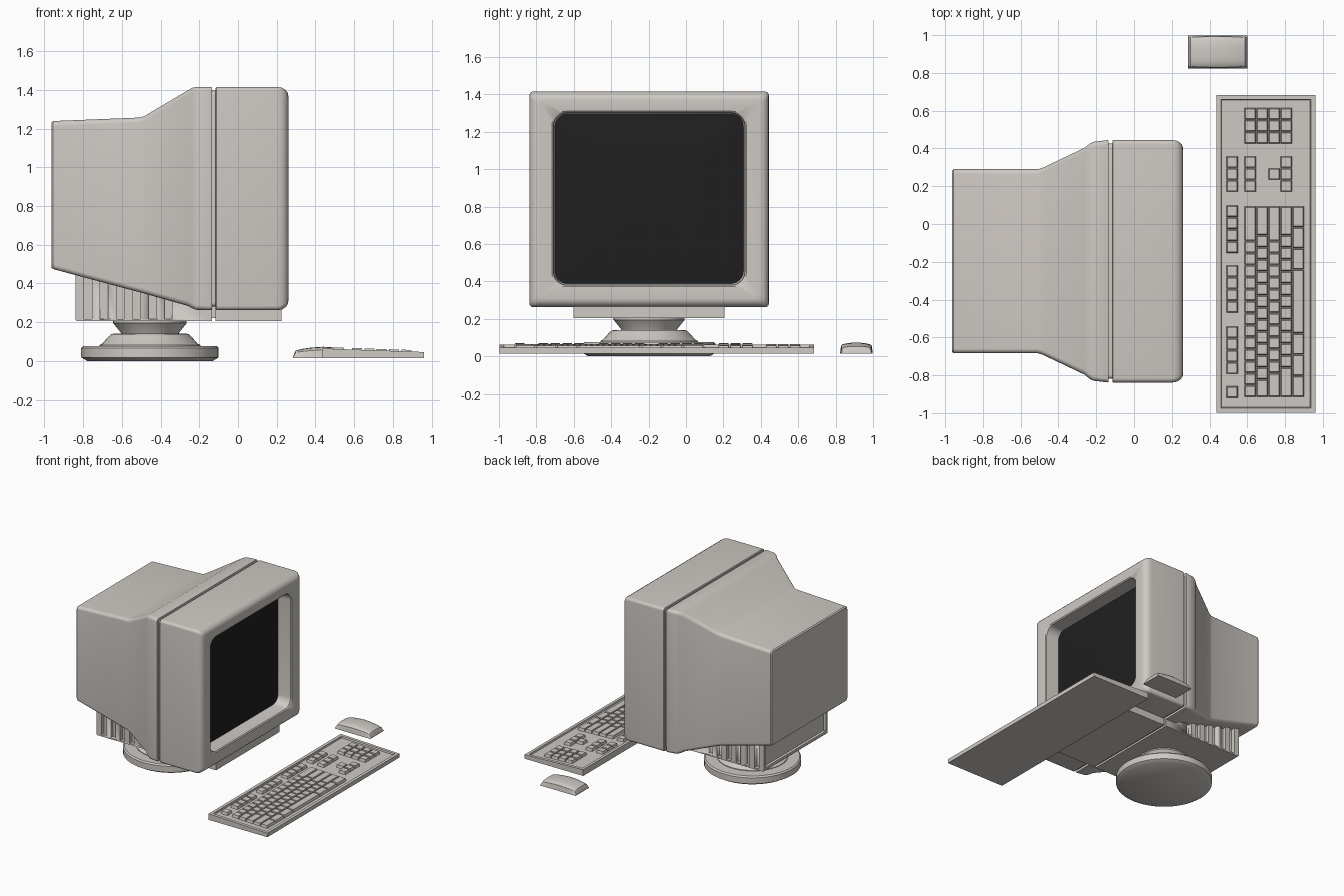
import bpy, bmesh, math
from mathutils import Vector

if "Cube" in bpy.data.objects:
    bpy.data.objects.remove(bpy.data.objects["Cube"])


def material(name, rgb):
    m = bpy.data.materials.new(name)
    m.diffuse_color = (*rgb, 1)
    m.use_nodes = True
    m.node_tree.nodes["Principled BSDF"].inputs["Base Color"].default_value = m.diffuse_color
    return m


CASE = material("warm_grey_plastic", (0.62, 0.585, 0.55))
GLASS = material("dark_screen", (0.014, 0.014, 0.014))
YC = -0.197          # monitor centre line
SX = -0.455          # stand centre


def finish(name, bm, mat=CASE, angle=35):
    bmesh.ops.recalc_face_normals(bm, faces=bm.faces)
    me = bpy.data.meshes.new(name)
    bm.to_mesh(me)
    bm.free()
    me.materials.append(mat)
    me.shade_smooth()
    me.set_sharp_from_angle(angle=math.radians(angle))
    ob = bpy.data.objects.new(name, me)
    bpy.context.collection.objects.link(ob)
    return ob


def loft(rings, cap_start=True, cap_end=True):
    bm = bmesh.new()
    vs = [[bm.verts.new(p) for p in r] for r in rings]
    n = len(vs[0])
    for a, b in zip(vs, vs[1:]):
        for i in range(n):
            j = (i + 1) % n
            bm.faces.new((a[i], a[j], b[j], b[i]))
    if cap_start:
        bm.faces.new(vs[0])
    if cap_end:
        bm.faces.new(vs[-1])
    return bm


def round_rect(x, hy, z0, z1, r, seg=6):
    """Rounded rectangle in the yz plane at x."""
    zc, hz = (z0 + z1) / 2, (z1 - z0) / 2
    pts = []
    for q, (sy, sz) in enumerate(((1, 1), (-1, 1), (-1, -1), (1, -1))):
        for k in range(seg + 1):
            a = math.pi / 2 * (q + k / seg)
            pts.append(Vector((x, YC + sy * (hy - r) + r * math.cos(a),
                               zc + sz * (hz - r) + r * math.sin(a))))
    return pts


def prism(profile, y0, y1):
    """Extrude an xz outline along y."""
    return loft([[Vector((x, y, z)) for x, z in profile] for y in (y0, y1)])


def add_box(bm, x0, x1, y0, y1, z0, z1):
    vs = [bm.verts.new((x, y, z)) for z in (z0, z1)
          for x, y in ((x0, y0), (x1, y0), (x1, y1), (x0, y1))]
    for f in ((0, 1, 2, 3), (4, 5, 6, 7), (0, 1, 5, 4), (1, 2, 6, 5), (2, 3, 7, 6), (3, 0, 4, 7)):
        bm.faces.new([vs[i] for i in f])
    return vs


# Front bezel: outer shell, rounded rim, recessed opening
finish("bezel", loft([round_rect(*r) for r in (
    (-0.115, 0.636, 0.267, 1.41, 0.02),
    (-0.110, 0.641, 0.262, 1.415, 0.022),
    (0.205, 0.641, 0.262, 1.415, 0.022),
    (0.228, 0.637, 0.266, 1.411, 0.024),
    (0.246, 0.626, 0.277, 1.400, 0.027),
    (0.257, 0.611, 0.292, 1.385, 0.030),
    (0.260, 0.594, 0.309, 1.368, 0.034),
    (0.255, 0.520, 0.372, 1.310, 0.075),
    (0.248, 0.512, 0.380, 1.302, 0.070),
    (0.140, 0.503, 0.389, 1.293, 0.065))], cap_end=False))

# Gently bulging screen
finish("screen", loft([round_rect(*r) for r in (
    (0.142, 0.506, 0.386, 1.296, 0.065),
    (0.154, 0.400, 0.480, 1.202, 0.050),
    (0.161, 0.270, 0.600, 1.082, 0.035),
    (0.165, 0.120, 0.735, 0.947, 0.015))], cap_start=False), GLASS)

# Core visible in the seam between the bezel and rear shell
finish("seam_core", loft([round_rect(x, 0.622, 0.281, 1.396, 0.02) for x in (-0.145, -0.105)]))

# Tapering rear shell
finish("rear_shell", loft([round_rect(*r) for r in (
    (-0.135, 0.639, 0.264, 1.413, 0.02),
    (-0.140, 0.641, 0.262, 1.415, 0.022),
    (-0.215, 0.632, 0.264, 1.415, 0.025),
    (-0.235, 0.622, 0.271, 1.411, 0.027),
    (-0.262, 0.600, 0.285, 1.396, 0.027),
    (-0.485, 0.494, 0.348, 1.264, 0.025),
    (-0.510, 0.487, 0.355, 1.257, 0.025),
    (-0.955, 0.487, 0.474, 1.239, 0.025),
    (-0.964, 0.479, 0.482, 1.231, 0.020))]))

# Lower chassis under the tube, with recessed back panel
bm = prism([(-0.84, 0.213), (-0.832, 0.205), (-0.135, 0.205), (-0.135, 0.28),
            (-0.25, 0.30), (-0.5, 0.37), (-0.84, 0.465)], YC - 0.404, YC + 0.404)
bm.normal_update()
bmesh.ops.recalc_face_normals(bm, faces=bm.faces)
back = min(bm.faces, key=lambda f: f.calc_center_median().x)
bmesh.ops.inset_region(bm, faces=[back], thickness=0.03, depth=0)
bmesh.ops.inset_region(bm, faces=[back], thickness=0.002, depth=-0.02)
chassis = finish("lower_chassis", bm)

# Vent slots on both sides of the chassis
bm = bmesh.new()
for i in range(6):
    x = -0.775 + 0.083 * i
    for s in (-1, 1):
        y = YC + s * 0.404
        add_box(bm, x - 0.02, x + 0.02, y - 0.03, y + 0.03, 0.217, 0.55)
cutter = finish("vent_cutter", bm)
cutter.hide_render = True
cutter.hide_viewport = True
mod = chassis.modifiers.new("vents", "BOOLEAN")
mod.operation = "DIFFERENCE"
mod.solver = "EXACT"
mod.object = cutter

# Front chassis lip and its link across the seam
bm = bmesh.new()
add_box(bm, -0.115, 0.225, YC - 0.404, YC + 0.404, 0.205, 0.275)
finish("front_lip", bm)
bm = bmesh.new()
add_box(bm, -0.14, -0.11, YC - 0.39, YC + 0.39, 0.22, 0.29)
finish("lip_link", bm)


def lathe(name, profile, seg=48):
    rings = [[Vector((SX + r * math.cos(math.tau * i / seg), YC + r * math.sin(math.tau * i / seg), z))
              for i in range(seg)] for r, z in profile]
    return finish(name, loft(rings))


# Swivel stand
lathe("swivel_neck", [(0.145, 0.13), (0.15, 0.145), (0.19, 0.195), (0.19, 0.21)])
lathe("stand_collar", [(0.26, 0.07), (0.26, 0.082), (0.245, 0.09), (0.215, 0.125), (0.20, 0.138), (0.185, 0.141)])
lathe("stand_disc", [(0.325, 0.0), (0.355, 0.018), (0.355, 0.066), (0.345, 0.077)])


# Keyboard body: wedge with a shallow tray
def deck(x):
    return 0.064 - 0.0344 * (x - 0.437)


bm = prism([(0.437, 0.014), (0.96, 0.014), (0.96, deck(0.96)), (0.437, deck(0.437))], -0.997, 0.684)
bmesh.ops.recalc_face_normals(bm, faces=bm.faces)
top = max(bm.faces, key=lambda f: f.normal.z)
bmesh.ops.inset_region(bm, faces=[top], thickness=0.034, depth=0)
bmesh.ops.inset_region(bm, faces=[top], thickness=0.004, depth=-0.013)
finish("keyboard_body", bm, angle=20)

# Keys: columns of tapered caps, running towards -y
U = 0.0635
keys = bmesh.new()


def key_column(x, y, lengths):
    for l in lengths:
        x0, x1, y0, y1 = x + 0.001, x + U - 0.002, y - l + 0.0015, y - 0.0015
        vs = add_box(keys, x0, x1, y0, y1, 0, 1)
        cx, cy = (x0 + x1) / 2, (y0 + y1) / 2
        for v in vs:
            if v.co.z > 0.5:
                v.co.x -= math.copysign(0.005, v.co.x - cx)
                v.co.y -= math.copysign(0.005, v.co.y - cy)
                v.co.z = deck(v.co.x) + 0.008
            else:
                v.co.z = deck(v.co.x) - 0.014
        y -= l


COLS = [0.584 + U * i for i in range(5)]
for y, n in ((0.36, 3), (0.10, 4), (-0.217, 4), (-0.54, 4), (-0.857, 1)):
    key_column(0.488, y, [U] * n)                      # function keys
for x in COLS[:4]:
    key_column(x, 0.615, [U] * 3)                      # number pad
key_column(COLS[0], 0.36, [U] * 3)                     # editing keys
key_column(COLS[3], 0.36, [U] * 3)                     # arrows
key_column(COLS[2], 0.36 - U, [U])
for x, first, n in zip(COLS, (0.185, 0.155, 0.185, 0.155), (13, 12, 11, 11)):
    last = 1.01 - first - n * U
    key_column(x, 0.095, [first] + [U] * n + ([last] if last > 0.01 else []))
key_column(COLS[4], 0.095, [0.112] * 3 + [0.338] + [0.112] * 3)   # space bar row
finish("keys", keys, angle=20)

# Mouse: arched along x, slightly domed across
rings = []
for x, w, zt in ((0.285, 0.078, 0.024), (0.298, 0.076, 0.053), (0.33, 0.079, 0.062), (0.38, 0.081, 0.069),
                 (0.44, 0.082, 0.073), (0.50, 0.081, 0.069), (0.55, 0.079, 0.062), (0.588, 0.076, 0.053),
                 (0.602, 0.078, 0.024)):
    h = zt - 0.014
    half = [(0.0875, 0), (0.0865, 0.15), (w, 0.72), (w * 0.9, 0.85), (w * 0.6, 0.95), (w * 0.3, 0.99)]
    sec = half + [(0, 1)] + [(-y, t) for y, t in reversed(half)]
    rings.append([Vector((x, 0.911 + y, 0.014 + t * h)) for y, t in sec])
finish("mouse", loft(rings), angle=30)
